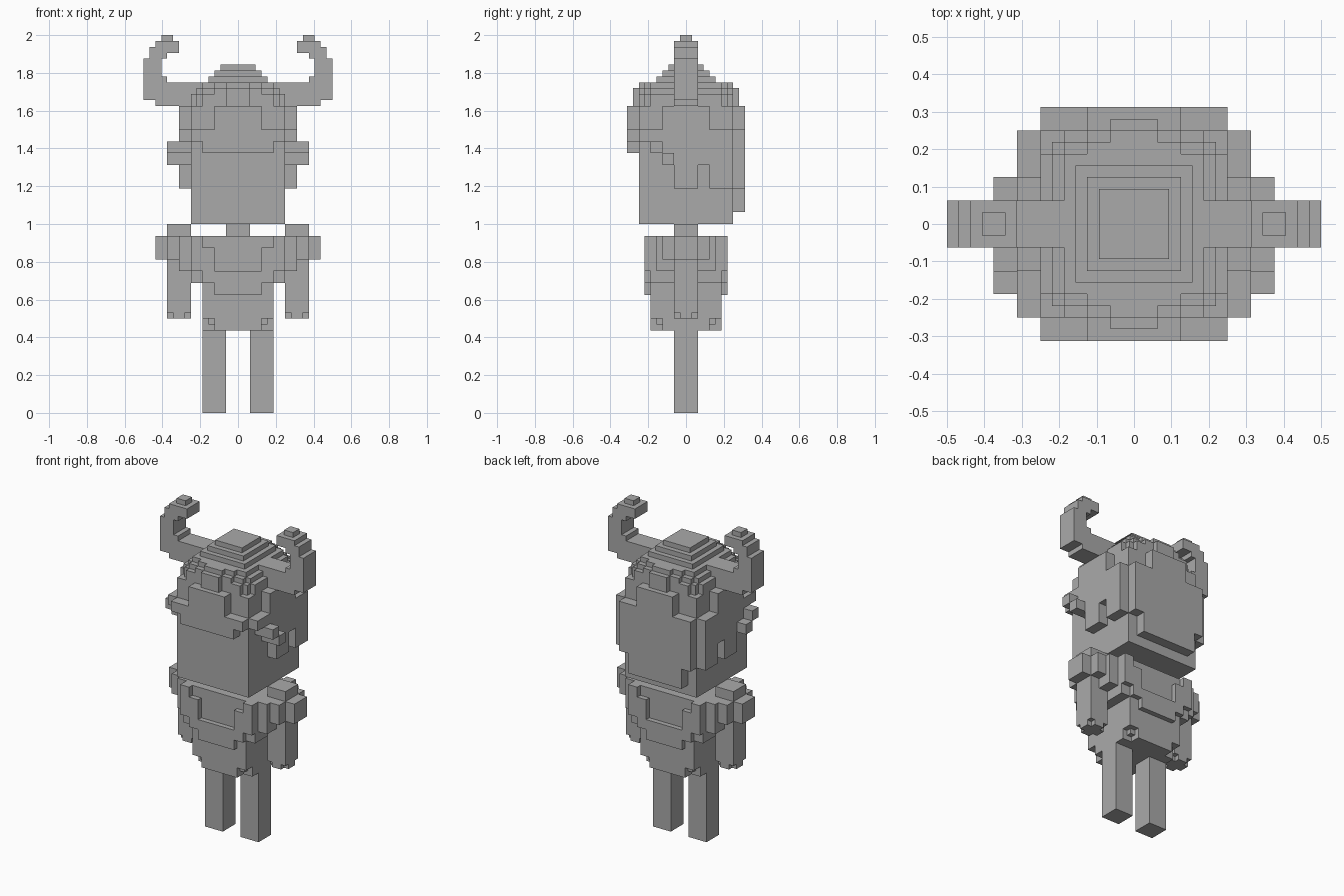
import bpy
import bmesh
from mathutils import Matrix, Vector

cube = bpy.data.objects.get("Cube")
if cube:
    bpy.data.objects.remove(cube, do_unlink=True)

gray = bpy.data.materials.new("plain_gray")
gray.use_nodes = True
COLOR = (0.4, 0.4, 0.4, 1)
gray.diffuse_color = COLOR
gray.node_tree.nodes["Principled BSDF"].inputs["Base Color"].default_value = COLOR

U = 1 / 16  # block unit


def part(name, *boxes, mirror=""):
    """Blocks as (x0, x1, y0, y1, z0, z1) in block units, optionally mirrored."""
    bm = bmesh.new()
    for x0, x1, y0, y1, z0, z1 in boxes:
        lo, hi = Vector((x0, y0, z0)) * U, Vector((x1, y1, z1)) * U
        place = Matrix.Translation((lo + hi) / 2) @ Matrix.Diagonal((*(hi - lo), 1))
        bmesh.ops.create_cube(bm, size=1, matrix=place)
    mesh = bpy.data.meshes.new(name)
    bm.to_mesh(mesh)
    bm.free()
    mesh.materials.append(gray)
    obj = bpy.data.objects.new(name, mesh)
    bpy.context.collection.objects.link(obj)
    if mirror:
        mod = obj.modifiers.new("mirror", "MIRROR")
        mod.use_axis = [axis in mirror for axis in "xyz"]
        mod.use_mirror_merge = False
    return obj


def block(x, y, z0, z1):
    """Block centred on the vertical axis, given half sizes."""
    return (-x, x, -y, y, z0, z1)


# Legs
part("legs", (1, 3, -1, 1, 0, 7.5), mirror="x")

# Torso with notched lower corners
part("torso", block(3, 3, 8, 15), block(2.5, 2, 7, 8), block(2, 3, 7, 8),
     block(3, 2, 7, 8), block(2.5, 2.5, 7.5, 8))
part("neck", block(1, 1, 14, 16))

# Draped collar: a stepped U on the front and back, and its sides
part("collar_band", (-2, 2, -3.5, -3, 10, 12), (-3, -2, -3.5, -3, 11, 14),
     (2, 3, -3.5, -3, 11, 14), (3, 4, -3.5, -3, 12, 15),
     (-4, -3, -3.5, -3, 12, 15), mirror="y")
part("collar_sides", (3, 4, -3, 3, 11, 15), (4, 5, -2.5, 2.5, 12, 15), mirror="x")

# Arms and shoulder pads
part("arms", (4, 6, -1, 1, 8.5, 16), (4.5, 5.5, -1, 1, 8, 8.5),
     (4, 6, -.5, .5, 8, 8.5), mirror="x")
part("shoulder_pads", (4, 6, -2, 2, 13, 15), (6, 7, -1, 1, 13, 15), mirror="x")

# Head
part("head", block(4, 4, 16, 26))

# Helmet plates
part("helmet_front", (-2, 2, -5, -4, 22, 26), (-3, 3, -5, -4, 22, 24),
     (-4, 4, -5, -4, 23, 24))
part("helmet_back", (-2, 2, 4, 5, 17, 26), (-4, 4, 4, 5, 19, 24),
     (-3, 3, 4, 5, 17, 19))
part("helmet_sides", (4, 5, -2, 2, 23, 26), (4, 5, -4, 4, 23, 24),
     (4, 5, -3, 4, 22, 23), (4, 5, -1, 4, 21, 22),
     (4, 5, -1, 1, 19, 21), (4, 5, 2, 4, 19, 21), mirror="x")
part("side_tufts", (5, 6, -3, -2, 22, 23), (5, 6, -2, -1, 21, 22),
     (4, 5, -2, -1, 21, 22), mirror="x")

# Stepped helmet crown
part("helmet_crown", block(3.5, 3.5, 26, 27), block(4, 3, 26, 27),
     block(3, 4, 26, 27), block(3.5, 3, 27, 27.5), block(3, 3.5, 27, 27.5),
     block(1, 4.5, 26, 27.5), block(2, 4, 27, 27.5),
     block(3, 3, 27.5, 28), block(1, 4, 27.5, 28), block(2, 3.5, 27.5, 28),
     block(2.5, 2.5, 28, 28.5), block(2, 2, 28.5, 29), block(1.5, 1.5, 29, 29.5))

# Curved horns, from root to tip
horn = [(3, 7, 26, 26.5), (3, 8, 26.5, 28), (6, 8, 28, 28.5),
        (6.5, 8, 28.5, 30), (6, 7.5, 30, 30.5), (5, 7.5, 30.5, 31),
        (5, 7, 31, 31.5)]
part("horns", *[(x0, x1, -1, 1, z0, z1) for x0, x1, z0, z1 in horn],
     (5.5, 6.5, -.5, .5, 31.5, 32), mirror="x")
